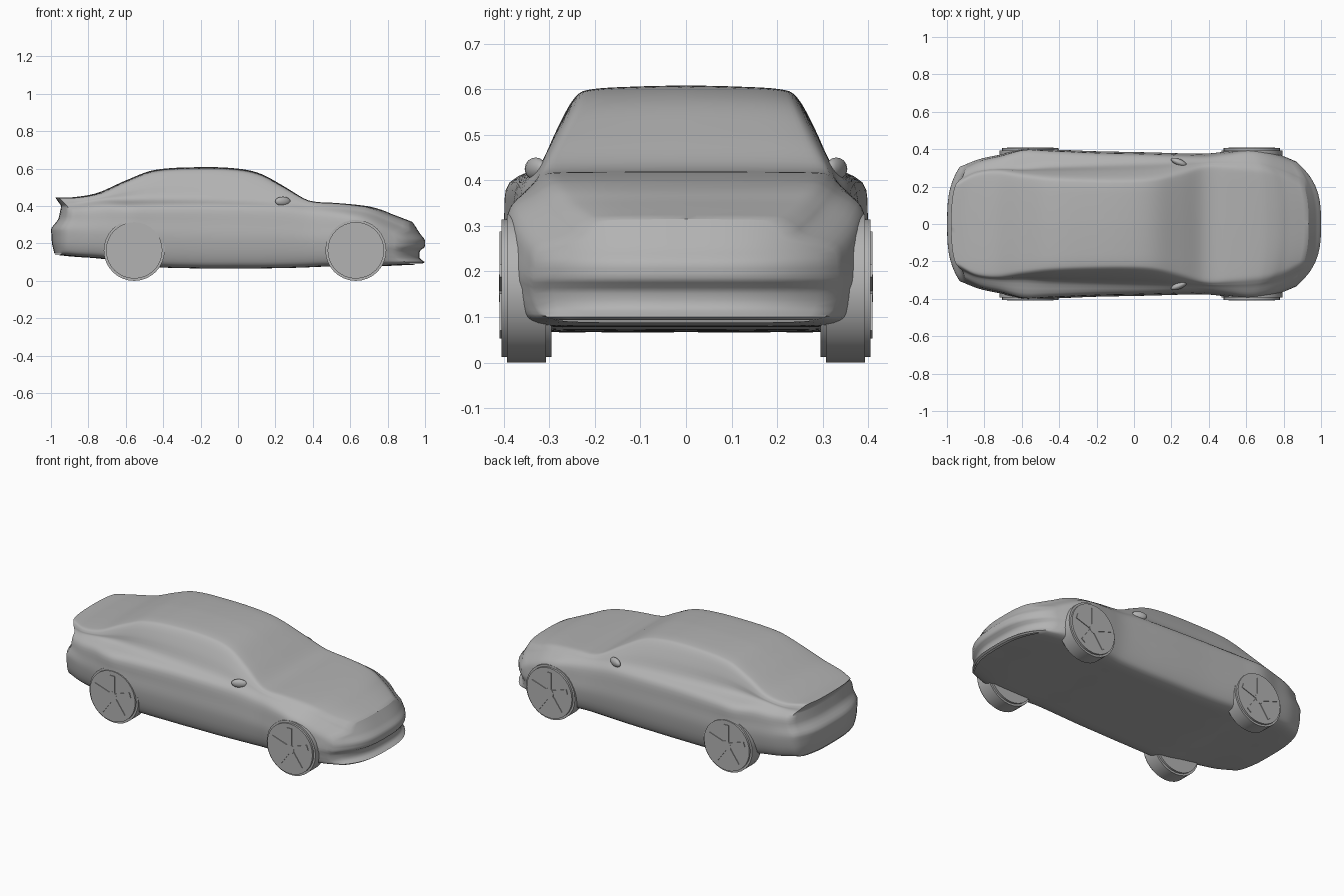
import bpy, bmesh, math
from mathutils import Matrix, Vector

cube = bpy.data.objects.get("Cube")
if cube:
    bpy.data.objects.remove(cube, do_unlink=True)

GREY = (0.45, 0.45, 0.45, 1)
paint = bpy.data.materials.new("plain grey")
paint.use_nodes = True
paint.diffuse_color = GREY
paint.node_tree.nodes["Principled BSDF"].inputs["Base Color"].default_value = GREY


def finish(name, bm, angle=35):
    bmesh.ops.recalc_face_normals(bm, faces=bm.faces)
    mesh = bpy.data.meshes.new(name)
    bm.to_mesh(mesh)
    bm.free()
    mesh.materials.append(paint)
    obj = bpy.data.objects.new(name, mesh)
    bpy.context.collection.objects.link(obj)
    bpy.ops.object.select_all(action='DESELECT')
    obj.select_set(True)
    bpy.context.view_layer.objects.active = obj
    bpy.ops.object.shade_smooth_by_angle(angle=math.radians(angle))


def segment(ts, t):
    i = 0
    while i < len(ts) - 2 and t > ts[i + 1]:
        i += 1
    return i, min(max((t - ts[i]) / (ts[i + 1] - ts[i]), 0), 1)


def spline(ts, rows, t):
    """Smooth curve through the rows at parameter t."""
    i, u = segment(ts, t)
    span = ts[i + 1] - ts[i]

    def slope(k):
        a, b = max(k - 1, 0), min(k + 1, len(ts) - 1)
        return (rows[b] - rows[a]) / (ts[b] - ts[a]) * span
    p, q = rows[i], rows[i + 1]
    m, n = slope(i), slope(i + 1)
    return (p + m * u + (3 * (q - p) - 2 * m - n) * u ** 2
            + (2 * (p - q) + m + n) * u ** 3)


def linear(table, t):
    i, u = segment([r[0] for r in table], t)
    return table[i][1] * (1 - u) + table[i + 1][1] * u


# Stations along the body: x, floor, belt, top, then the half widths of the
# flanks, the foot of the glass and the roof
STATIONS = [
    (-1, .14, .405, .447, .305, .25, .21),
    (-.9, .13, .415, .447, .345, .285, .26),
    (-.75, .12, .43, .472, .372, .3, .275),
    (-.6, .10, .435, .537, .402, .3, .262),
    (-.45, .075, .44, .592, .398, .308, .25),
    (-.2, .067, .44, .608, .388, .315, .242),
    (0, .067, .435, .60, .384, .32, .242),
    (.12, .067, .43, .573, .381, .323, .25),
    (.25, .069, .42, .503, .377, .328, .275),
    (.36, .072, .402, .437, .375, .33, .3),
    (.42, .075, .396, .422, .378, .333, .305),
    (.5, .077, .39, .418, .388, .335, .3),
    (.65, .078, .375, .405, .402, .335, .29),
    (.8, .08, .35, .38, .392, .32, .275),
    (.92, .085, .31, .345, .37, .29, .245),
    (1, .088, .27, .315, .335, .25, .2)]
XS = [s[0] for s in STATIONS]
ROWS = [[s[c] for s in STATIONS] for c in range(1, 7)]

# How far the nose and tail are set back at each height
NOSE = [(.09, .02), (.1, 0), (.12, .03), (.16, .03), (.18, 0), (.22, 0),
        (.25, .025), (.32, .07), (.36, .1)]
TAIL = [(.14, .02), (.2, .005), (.28, 0), (.33, .04), (.4, .055), (.45, .02)]
SUB = 4


def half_section(x):
    floor, belt, top, w, gw, rw = (spline(XS, r, x) for r in ROWS)
    h, d = belt - floor, top - belt
    pts = [(0, floor), (.5 * w, floor), (.84 * w, floor + .005),
           (.95 * w, floor + .14 * h), (w, floor + .42 * h),
           (.99 * w, floor + .65 * h), (.96 * w, floor + .88 * h),
           (gw, belt), ((gw + rw) / 2 + .003, belt + .45 * d),
           (rw, top - .15 * d), (.85 * rw, top - .05 * d),
           (.45 * rw, top - .015 * d), (0, top)]
    pts = [Vector(p) for p in pts]
    ts = list(range(len(pts)))
    return [spline(ts, pts, k / SUB) for k in range(SUB * (len(pts) - 1) + 1)]


def place(x, y, z):
    """Round the ends in plan and shape them in profile, fading at the sides."""
    bend = max(abs(x) - .5, 0) / .5
    ramp = max(abs(x) - .7, 0) / .3 * (1 - (abs(y) / .42) ** 4)
    plan, profile = (.23, NOSE) if x > 0 else (.15, TAIL)
    shift = plan * bend ** 1.5 * (abs(y) / .4) ** 3 + linear(profile, z) * ramp
    return Vector((x - math.copysign(shift, x), y, z))


def skin(bm, grid):
    verts = [[bm.verts.new(p) for p in row] for row in grid]
    for a, b in zip(verts, verts[1:]):
        for k in range(len(a) - 1):
            bm.faces.new((a[k], a[k + 1], b[k + 1], b[k]))


# Body shell with floor, cabin, bonnet and boot
bm = bmesh.new()
COUNT = 80
rings = []
for i in range(COUNT + 1):
    x = -1 + 2 * i / COUNT
    half = half_section(x)
    loop = half + [Vector((-p.x, p.y)) for p in reversed(half[:-1])]
    rings.append([place(x, p.x, p.y) for p in loop])
skin(bm, rings)
# Nose and tail panels
for x in (-1, 1):
    skin(bm, [[place(x, p.x * c / 8, p.y) for c in range(-8, 9)]
              for p in half_section(x)[2 * SUB:]])
bmesh.ops.remove_doubles(bm, verts=bm.verts, dist=.0002)
finish("car_body", bm, 50)


def cylinder(bm, centre, radius, depth, sides):
    m = Matrix.Translation(centre) @ Matrix.Rotation(math.pi / 2, 4, 'X')
    bmesh.ops.create_cone(bm, cap_ends=True, segments=sides, radius1=radius,
                          radius2=radius, depth=depth, matrix=m)


# Wheels with hub and spokes, sides seen facing along the bonnet
RADIUS = .163
for end, x in (("rear", -.555), ("front", .63)):
    for side, s in (("left", 1), ("right", -1)):
        bm = bmesh.new()
        cylinder(bm, (x, s * .35, RADIUS), RADIUS, .11, 32)
        rims = [e for e in bm.edges if abs(e.verts[0].co.y - e.verts[1].co.y) < .001]
        bmesh.ops.bevel(bm, geom=rims, offset=.012, segments=2, affect='EDGES')
        finish(f"{end}_{side}_tyre", bm)
        bm = bmesh.new()
        cylinder(bm, (x, s * .4, RADIUS), .03, .02, 16)
        for k in range(5):
            m = (Matrix.Translation((x, s * .4, RADIUS))
                 @ Matrix.Rotation(k * math.tau / 5, 4, 'Y')
                 @ Matrix.Translation((0, 0, .065))
                 @ Matrix.Diagonal((.03, .018, .12, 1)))
            bmesh.ops.create_cube(bm, size=1, matrix=m)
        finish(f"{end}_{side}_spokes", bm)

# Door mirrors
for side, s in (("left", 1), ("right", -1)):
    bm = bmesh.new()
    m = (Matrix.Translation((.24, s * .33, .425))
         @ Matrix.Rotation(s * -.4, 4, 'Z') @ Matrix.Diagonal((.045, .018, .025, 1)))
    bmesh.ops.create_uvsphere(bm, u_segments=16, v_segments=8, radius=1, matrix=m)
    finish(f"{side}_mirror", bm, 60)
